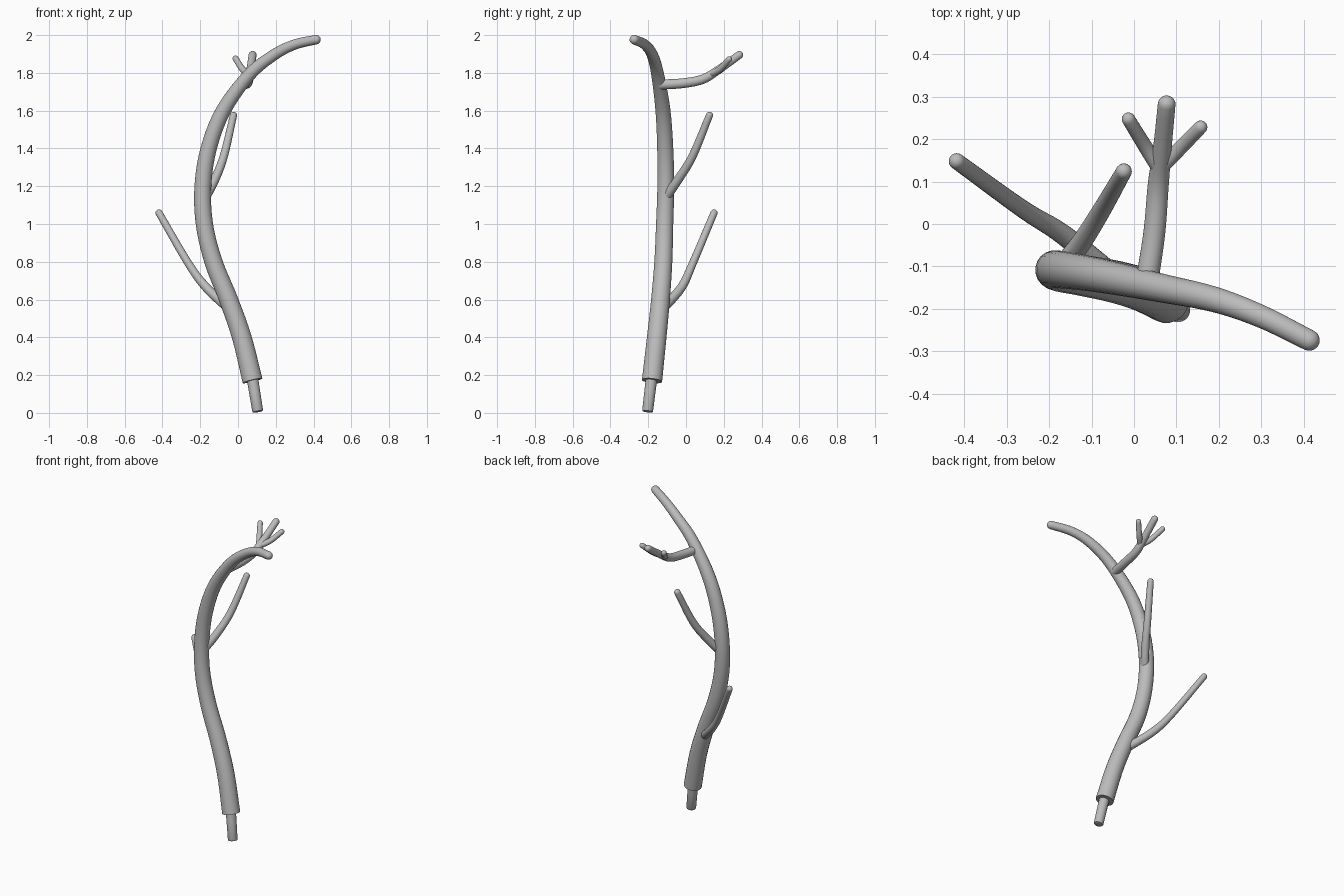
import bpy, bmesh, math
from mathutils import Vector

if "Cube" in bpy.data.objects:
    bpy.data.objects.remove(bpy.data.objects["Cube"])

grey = bpy.data.materials.new("antler_grey")
grey.diffuse_color = (0.5, 0.5, 0.5, 1)
grey.use_nodes = True
grey.node_tree.nodes["Principled BSDF"].inputs["Base Color"].default_value = grey.diffuse_color


def spline(points, steps):
    """Smooth curve through (x, y, z, radius) points."""
    p = [Vector(q) for q in points]
    p = [p[0] * 2 - p[1]] + p + [p[-1] * 2 - p[-2]]
    out = []
    for i in range(1, len(p) - 2):
        a, b, c, d = p[i - 1:i + 3]
        for s in range(steps):
            t = s / steps
            out.append(0.5 * (2 * b + (c - a) * t + (2 * a - 5 * b + 4 * c - d) * t * t
                              + (3 * b - a - 3 * c + d) * t ** 3))
    return out + [p[-2]]


def tube(name, points, steps=5, sides=20, dome=True, rim=0.0):
    """Tapered round tube with a flat start and a domed or softened end."""
    path = spline(points, steps)
    centres = [q.to_3d() for q in path]
    radii = [q.w for q in path]
    n = len(centres)
    dirs = [(centres[min(i + 1, n - 1)] - centres[max(i - 1, 0)]).normalized() for i in range(n)]
    # end cap rings
    end, r, d = centres[-1], radii[-1], dirs[-1]
    angles = [18, 36, 54, 72, 85] if dome else [45, 90]
    for deg in angles:
        a = math.radians(deg)
        h = r if dome else rim
        centres.append(end + d * h * math.sin(a))
        radii.append(r * math.cos(a) if dome else r - rim * (1 - math.cos(a)))
        dirs.append(d)
    # sweep the rings, carrying the frame along
    bm = bmesh.new()
    side = dirs[0].orthogonal().normalized()
    rings = []
    for c, rad, t in zip(centres, radii, dirs):
        side = (side - t * side.dot(t)).normalized()
        up = t.cross(side)
        rings.append([bm.verts.new(c + rad * (side * math.cos(a) + up * math.sin(a)))
                      for a in (2 * math.pi * k / sides for k in range(sides))])
    for lo, hi in zip(rings, rings[1:]):
        for k in range(sides):
            j = (k + 1) % sides
            bm.faces.new((lo[k], lo[j], hi[j], hi[k]))
    bm.faces.new(rings[0][::-1])
    bm.faces.new(rings[-1])
    bmesh.ops.recalc_face_normals(bm, faces=bm.faces)
    mesh = bpy.data.meshes.new(name)
    bm.to_mesh(mesh)
    bm.free()
    mesh.materials.append(grey)
    ob = bpy.data.objects.new(name, mesh)
    bpy.context.collection.objects.link(ob)
    bpy.ops.object.select_all(action='DESELECT')
    ob.select_set(True)
    bpy.context.view_layer.objects.active = ob
    bpy.ops.object.shade_smooth_by_angle(angle=math.radians(40))


# main curved beam
tube("main_beam", [
    (0.077, -0.18, 0.17, 0.054), (0.02, -0.155, 0.40, 0.052), (-0.05, -0.135, 0.60, 0.050),
    (-0.13, -0.12, 0.80, 0.048), (-0.178, -0.113, 1.00, 0.046), (-0.186, -0.107, 1.20, 0.045),
    (-0.155, -0.11, 1.40, 0.043), (-0.078, -0.122, 1.60, 0.040), (0.06, -0.15, 1.79, 0.034),
    (0.19, -0.178, 1.895, 0.030), (0.30, -0.218, 1.95, 0.027), (0.413, -0.274, 1.976, 0.025)])

# mounting peg below the beam
tube("base_peg", [(0.07, -0.178, 0.22, 0.031), (0.104, -0.203, 0.012, 0.029)],
     steps=2, dome=False, rim=0.006)

# lower and middle tines
tube("lower_tine", [
    (-0.045, -0.125, 0.55, 0.026), (-0.167, -0.025, 0.663, 0.024),
    (-0.262, 0.035, 0.79, 0.021), (-0.418, 0.148, 1.058, 0.019)])
tube("middle_tine", [
    (-0.18, -0.115, 1.13, 0.026), (-0.125, -0.045, 1.23, 0.024),
    (-0.075, 0.035, 1.36, 0.022), (-0.024, 0.124, 1.575, 0.019)])

# upper tine with two side prongs
tube("upper_tine", [
    (0.03, -0.14, 1.738, 0.027), (0.048, -0.02, 1.745, 0.026), (0.057, 0.09, 1.767, 0.025),
    (0.067, 0.18, 1.822, 0.022), (0.077, 0.282, 1.895, 0.021)])
tube("left_prong", [
    (0.06, 0.13, 1.79, 0.018), (0.025, 0.185, 1.818, 0.017), (-0.013, 0.247, 1.876, 0.016)])
tube("right_prong", [
    (0.06, 0.13, 1.79, 0.018), (0.108, 0.178, 1.818, 0.017), (0.157, 0.228, 1.872, 0.016)])
